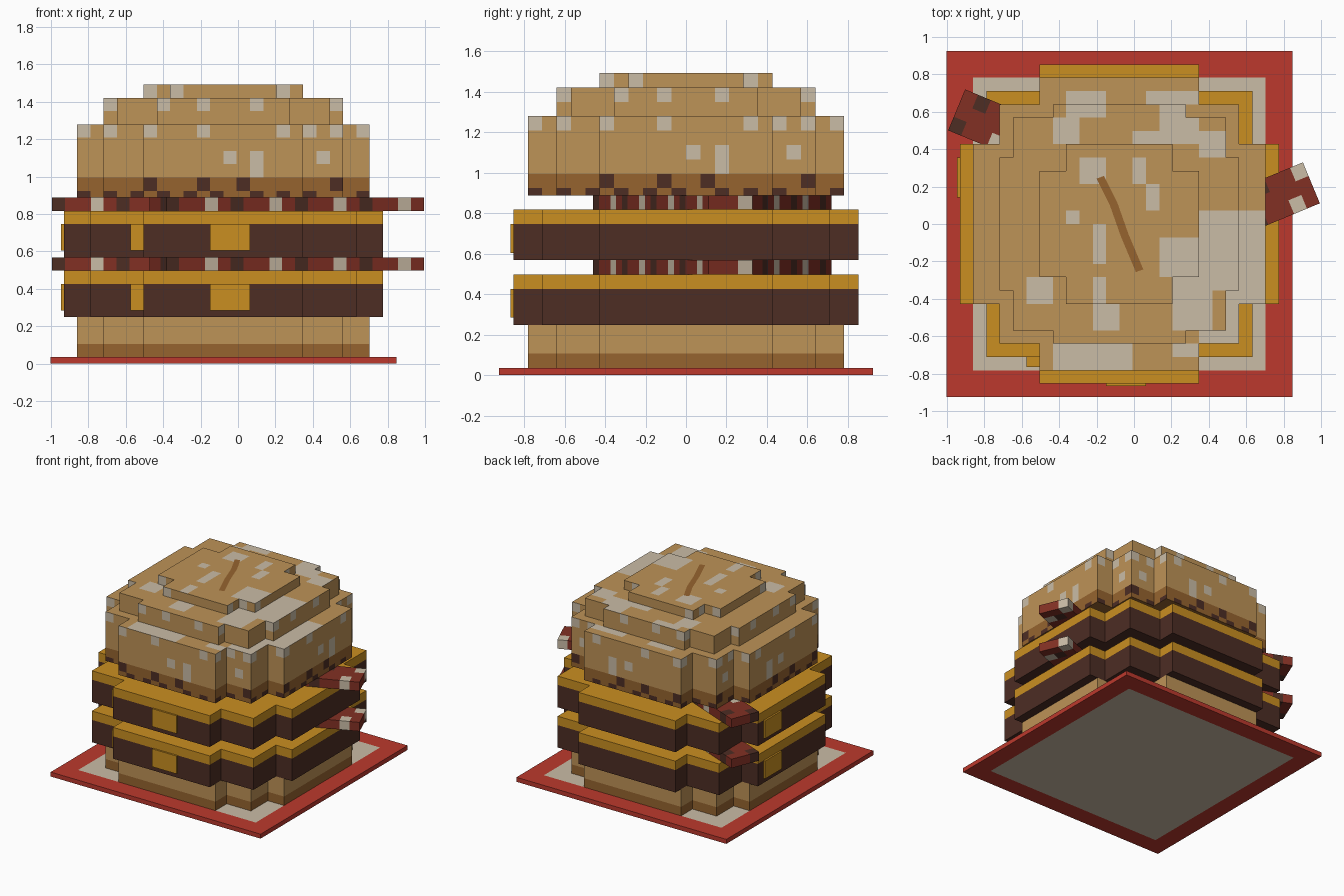
import bpy, bmesh, math
from mathutils import Matrix, Vector

if "Cube" in bpy.data.objects:
    bpy.data.objects.remove(bpy.data.objects["Cube"])

P = 2 / 28.13            # block size
CX = -0.078              # centre of the stack in x

COLOURS = {"tray_red": (188, 57, 45), "cream": (202, 188, 166), "bun_tan": (190, 147, 87),
           "toasted_brown": (150, 100, 47), "patty_brown": (77, 45, 36),
           "cheese_yellow": (202, 143, 33), "bacon_red": (130, 48, 36)}


def linear(c):
    c /= 255
    return c / 12.92 if c < 0.04 else ((c + 0.055) / 1.055) ** 2.4


MATS, INDEX = [], {}
for n, rgb in COLOURS.items():
    m = bpy.data.materials.new(n)
    m.diffuse_color = (*[linear(c) for c in rgb], 1)
    m.use_nodes = True
    m.node_tree.nodes["Principled BSDF"].inputs["Base Color"].default_value = m.diffuse_color
    INDEX[n] = len(MATS)
    MATS.append(m)


def finish(name, bm):
    bmesh.ops.remove_doubles(bm, verts=bm.verts, dist=1e-5)
    me = bpy.data.meshes.new(name)
    bm.to_mesh(me)
    bm.free()
    for m in MATS:
        me.materials.append(m)
    ob = bpy.data.objects.new(name, me)
    bpy.context.collection.objects.link(ob)
    return ob


def blocks(name, inside, n, zs, rule, cell=(P, P), matrix=None):
    """Skin of a block layer. rule(i, j, k, d) names the colour; d is the facing direction."""
    bm = bmesh.new()

    def quad(pts, colour):
        f = bm.faces.new([bm.verts.new((x * cell[0], y * cell[1], z * P)) for x, y, z in pts])
        f.material_index = INDEX[colour]

    for i in range(-n, n):
        for j in range(-n, n):
            if not inside(i, j):
                continue
            ring = [(i, j), (i + 1, j), (i + 1, j + 1), (i, j + 1)]
            quad([(*c, zs[-1]) for c in ring], rule(i, j, len(zs) - 2, "top"))
            quad([(*c, zs[0]) for c in ring[::-1]], rule(i, j, 0, "bottom"))
            for s, (di, dj) in enumerate([(0, -1), (1, 0), (0, 1), (-1, 0)]):
                if inside(i + di, j + dj):
                    continue
                a, b = ring[s], ring[(s + 1) % 4]
                for k in range(len(zs) - 1):
                    quad([(*a, zs[k]), (*b, zs[k]), (*b, zs[k + 1]), (*a, zs[k + 1])],
                         rule(i, j, k, "x" if di else "y"))
    bm.transform(matrix or Matrix.Translation((CX, 0, 0)))
    return finish(name, bm)


def stepped(a, b, c):
    """Footprint: two crossing arms (a long, b wide) plus a central square c."""
    def inside(i, j):
        u, v = abs(i + 0.5), abs(j + 0.5)
        return (u < a and v < b) or (u < b and v < a) or (u < c and v < c)
    return inside


def plain(colour):
    return lambda i, j, k, d: colour


def in_patch(i, j, patches):
    return any(a <= i < b and c <= j < e for a, b, c, e in patches)


def box(name, lo, hi, colour):
    bm = bmesh.new()
    lo, hi = Vector(lo), Vector(hi)
    bmesh.ops.create_cube(bm, size=1, matrix=Matrix.Translation((lo + hi) / 2)
                          @ Matrix.Diagonal((*(hi - lo), 1)))
    for f in bm.faces:
        f.material_index = INDEX[colour]
    return finish(name, bm)


# Tray with a cream centre on both sides
def tray_rule(i, j, k, d):
    return "cream" if d in ("top", "bottom") and -11 <= i < 11 and -11 <= j < 11 else "tray_red"


blocks("tray", lambda i, j: -13 <= i < 13 and -13 <= j < 13, 13, [0, 0.5], tray_rule)

# Bottom bun, toasted along its foot
blocks("bottom_bun", stepped(11, 6, 9), 12, [0.5, 1.5, 3.5],
       lambda i, j, k, d: "toasted_brown" if d == "bottom" or (k == 0 and d != "top") else "bun_tan")


# Bacon strips: cream and dark spots along the edges
def bacon_rule(i, j, k, d):
    s = (i + 30 + 2 * j) % 5
    if d == "top" and j == 0 or s not in (1, 3):
        return "bacon_red"
    return "cream" if s == 1 else "patty_brown"


# Two levels of patty, cheese, cheese drips and bacon
for level, z in (("lower", 3.5), ("upper", 8)):
    blocks(level + "_patty", stepped(12, 6, 10), 12, [z, z + 2.5], plain("patty_brown"))
    blocks(level + "_cheese", stepped(12, 6, 10), 12, [z + 2.5, z + 3.5], plain("cheese_yellow"))
    drips = {"front": ((-1, -12.2), (2, -12)), "left": ((-12.2, 2), (-12, 5)),
             "corner": ((-7, -10.75), (-6, -10))}
    for side, (lo, hi) in drips.items():
        box(f"{level}_{side}_cheese_drip", (CX + lo[0] * P, lo[1] * P, (z + 0.5) * P),
            (CX + hi[0] * P, hi[1] * P, (z + 2.5) * P), "cheese_yellow")
    for side, x, y, ang in (("left", -0.26, 0.325, -22.5), ("right", 0.26, -0.065, 22.5)):
        blocks(f"{level}_{side}_bacon", lambda i, j: -10 <= i < 10 and -1 <= j < 2, 11,
               [z + 3.5, z + 4.5], bacon_rule, (0.0745, 0.079),
               Matrix.Translation((x, y, 0)) @ Matrix.Rotation(math.radians(ang), 4, "Z")
               @ Matrix.Translation((0, -0.0395, 0)))

# Top bun: three stepped tiers with cream patches and spots under each rim
TOP1 = [(-4, -1, 9, 10), (2, 6, 9, 10), (8, 11, -6, 1), (6, 9, -9, -6), (-5, 1, -11, -9), (4, 6, -10, -9)]
TOP2 = [(-4, -1, 8, 9), (-5, -3, 6, 8), (3, 6, 6, 9), (1, 3, 6, 7), (6, 8, 5, 7), (5, 9, -5, 1),
        (4, 7, -8, -4), (-7, -5, -6, -4), (-2, 0, -8, -6)]
TOP3 = [(-3, -1, 3, 5), (-4, -3, 0, 1), (-2, -1, -3, 0), (2, 3, 1, 3), (3, 6, -4, -1), (-2, -1, -6, -4),
        (1, 2, 3, 5)]


def rim_rule(patches, rim, base=plain("bun_tan")):
    def rule(i, j, k, d):
        if d == "top":
            return "cream" if in_patch(i, j, patches) else "bun_tan"
        if d == "bottom":
            return "toasted_brown"
        u = i if d == "y" else j
        return "cream" if k == rim[0] and u in rim[1] else base(u, j, k, d)
    return rule


def bun_side(u, j, k, d):
    if k == 0:
        return "patty_brown" if u in (-11, -9, -7, -5, -3, -1, 2, 4, 6, 10) else "toasted_brown"
    if k == 1:
        return "patty_brown" if u in (-6, -2, 1, 8) else "toasted_brown"
    if (k, u) in ((2, 2), (3, 2), (3, 0), (3, 7)):
        return "cream"
    return "bun_tan"


blocks("top_bun_base", stepped(11, 6, 9), 12, [12.5, 13, 14, 15, 16, 17, 18],
       rim_rule(TOP1, (5, (-11, -9, -6, -2, 4, 6, 8, 10)), bun_side))
blocks("top_bun_middle", stepped(9, 5, 8), 12, [18, 19, 20], rim_rule(TOP2, (1, (-9, -5, -2, 2, 8))))
blocks("top_bun_crown", stepped(6, 4, 4), 12, [20, 21], rim_rule(TOP3, (0, (-6, -4, 4))))

# Dark crease painted on the crown
path = [Vector(p) for p in ((-0.18, 0.25), (-0.11, 0.11), (-0.05, -0.06), (0.03, -0.25))]
bm = bmesh.new()
side = Vector((0.02, 0.007))
rows = [[bm.verts.new((*(p + s * side), 21 * P + 0.004)) for s in (-1, 1)] for p in path]
for r, q in zip(rows, rows[1:]):
    f = bm.faces.new((r[0], q[0], q[1], r[1]))
    f.material_index = INDEX["toasted_brown"]
finish("crown_crease", bm)
